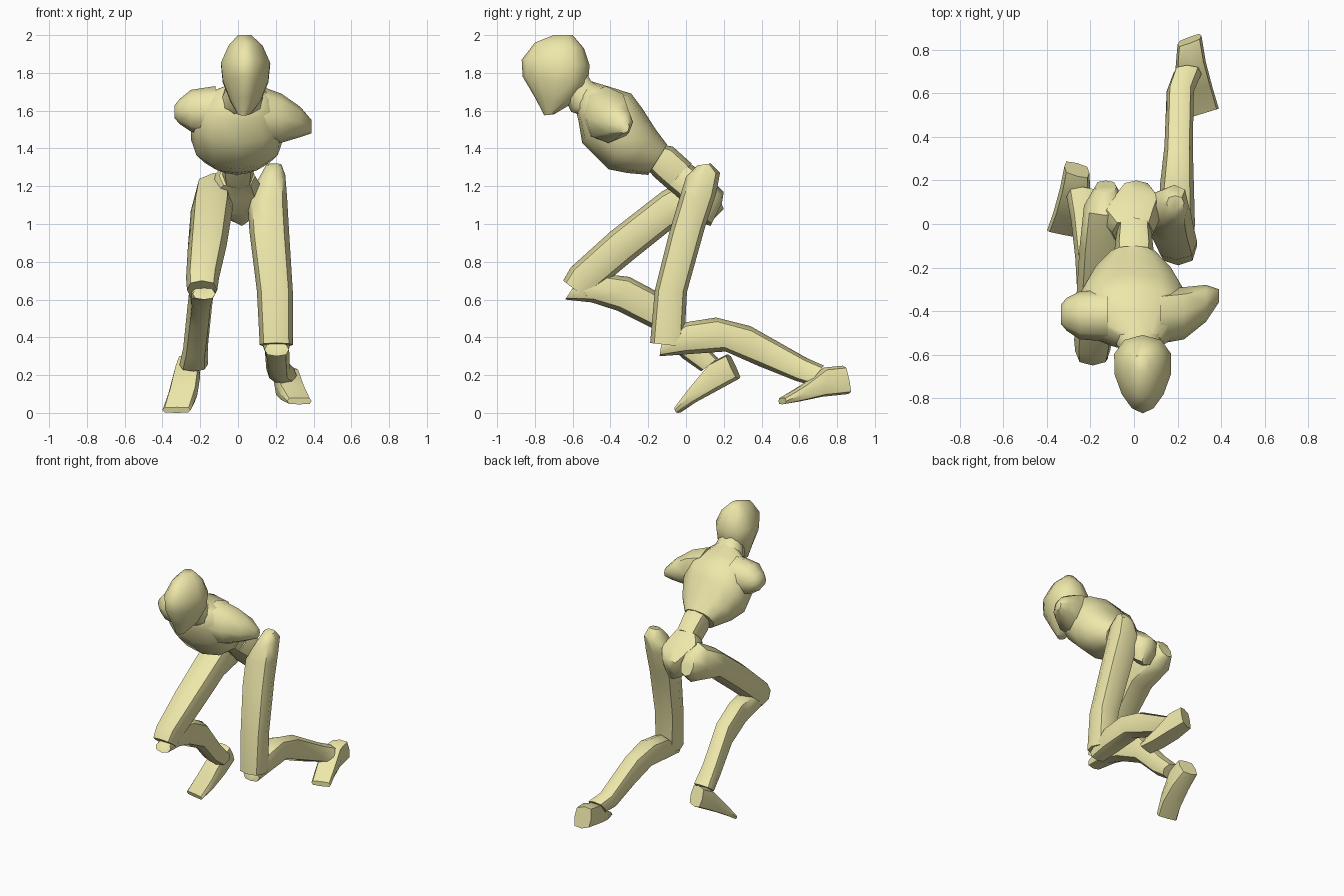
import bpy, bmesh, math
from mathutils import Vector


def skin(name, rings):
    """Join a list of closed point rings into a capped, smooth-shaded mesh."""
    bm = bmesh.new()
    vr = [[bm.verts.new(p) for p in r] for r in rings]
    n = len(vr[0])
    for a, b in zip(vr, vr[1:]):
        for i in range(n):
            j = (i + 1) % n
            bm.faces.new((a[i], a[j], b[j], b[i]))
    bm.faces.new(vr[0][::-1])
    bm.faces.new(vr[-1])
    bmesh.ops.recalc_face_normals(bm, faces=bm.faces)
    me = bpy.data.meshes.new(name)
    bm.to_mesh(me)
    bm.free()
    ob = bpy.data.objects.new(name, me)
    bpy.context.collection.objects.link(ob)
    bpy.ops.object.select_all(action='DESELECT')
    ob.select_set(True)
    bpy.context.view_layer.objects.active = ob
    bpy.ops.object.shade_smooth_by_angle(angle=math.radians(50))
    return ob


def oval(c, u, v, n, p, egg=0):
    """Rounded section around c; p < 1 makes it squarer, egg narrows one end."""
    pts = []
    for i in range(n):
        t = 2 * math.pi * i / n
        a, b = math.cos(t), math.sin(t)
        a = math.copysign(abs(a) ** p, a)
        b = math.copysign(abs(b) ** p, b)
        pts.append(c + u * a * (1 + egg * b) + v * b)
    return pts


def loft(name, secs, n=8, p=0.8, egg=0, skew=0):
    """Sections: x0, x1, then (y, z) of both ends of the section seen from the side."""
    rings = []
    for x0, x1, f, b in secs:
        A, B = Vector((0, *f)), Vector((0, *b))
        c = (A + B) / 2 + Vector(((x0 + x1) / 2, 0, 0))
        rings.append(oval(c, Vector(((x1 - x0) / 2, skew, 0)), (B - A) / 2, n, p, egg))
    return skin(name, rings)


def stub(name, secs):
    """Upper-arm stump running along x: x, y0, y1, z0, z1."""
    skin(name, [oval(Vector((x, (y0 + y1) / 2, (z0 + z1) / 2)),
                     Vector((0, (y1 - y0) / 2, 0)), Vector((0, 0, (z1 - z0) / 2)), 8, 0.9)
                for x, y0, y1, z0, z1 in secs])


# Head and neck
loft("head", [
    (0.00, 0.06, (-0.75, 1.575), (-0.70, 1.58)),
    (-0.04, 0.12, (-0.80, 1.67), (-0.60, 1.64)),
    (-0.08, 0.16, (-0.865, 1.78), (-0.52, 1.74)),
    (-0.09, 0.17, (-0.87, 1.87), (-0.51, 1.84)),
    (-0.05, 0.13, (-0.80, 1.96), (-0.54, 1.93)),
    (0.00, 0.07, (-0.70, 2.0), (-0.60, 2.0))], n=12, p=0.95, egg=0.3)
loft("neck", [
    (-0.05, 0.11, (-0.66, 1.70), (-0.53, 1.81)),
    (-0.08, 0.13, (-0.61, 1.59), (-0.50, 1.76)),
    (-0.10, 0.14, (-0.54, 1.57), (-0.44, 1.72))], n=10)

# Chest and arm stumps
loft("chest", [
    (-0.08, 0.13, (-0.585, 1.61), (-0.50, 1.755)),
    (-0.20, 0.20, (-0.57, 1.55), (-0.40, 1.725)),
    (-0.25, 0.25, (-0.55, 1.43), (-0.29, 1.69)),
    (-0.25, 0.24, (-0.41, 1.29), (-0.23, 1.61)),
    (-0.20, 0.19, (-0.31, 1.27), (-0.16, 1.50)),
    (-0.12, 0.11, (-0.20, 1.26), (-0.10, 1.42))], n=12, p=0.9)
stub("left_shoulder", [
    (-0.12, -0.54, -0.30, 1.45, 1.73),
    (-0.25, -0.53, -0.31, 1.49, 1.71),
    (-0.31, -0.49, -0.34, 1.53, 1.66),
    (-0.335, -0.46, -0.37, 1.56, 1.63)])
stub("right_shoulder", [
    (0.12, -0.55, -0.30, 1.42, 1.73),
    (0.23, -0.53, -0.29, 1.43, 1.69),
    (0.33, -0.45, -0.28, 1.46, 1.62),
    (0.39, -0.36, -0.30, 1.48, 1.55)])

# Waist and pelvis
loft("waist", [
    (-0.08, 0.08, (-0.22, 1.31), (-0.13, 1.42)),
    (-0.09, 0.09, (-0.17, 1.25), (-0.07, 1.41)),
    (-0.08, 0.08, (-0.09, 1.18), (0.03, 1.32))])
loft("pelvis", [
    (-0.10, 0.09, (-0.10, 1.19), (0.02, 1.32)),
    (-0.16, 0.12, (-0.03, 1.13), (0.08, 1.28)),
    (-0.12, 0.14, (0.04, 1.05), (0.14, 1.23)),
    (-0.06, 0.08, (0.10, 1.00), (0.20, 1.17)),
    (-0.01, 0.05, (0.13, 0.99), (0.19, 1.11))])

# Right leg
loft("right_thigh", [
    (0.15, 0.23, (0.06, 1.31), (0.13, 1.32)),
    (0.12, 0.25, (0.00, 1.25), (0.18, 1.27)),
    (0.05, 0.26, (-0.04, 1.12), (0.16, 1.16)),
    (0.06, 0.27, (-0.09, 0.95), (0.10, 0.98)),
    (0.10, 0.29, (-0.165, 0.65), (0.005, 0.64)),
    (0.115, 0.29, (-0.19, 0.37), (-0.01, 0.35))])
loft("right_shin", [
    (0.14, 0.27, (-0.14, 0.30), (-0.13, 0.37)),
    (0.12, 0.28, (0.00, 0.31), (0.00, 0.48)),
    (0.12, 0.275, (0.21, 0.325), (0.16, 0.505)),
    (0.14, 0.27, (0.38, 0.25), (0.34, 0.46)),
    (0.15, 0.275, (0.58, 0.17), (0.64, 0.29)),
    (0.18, 0.31, (0.65, 0.15), (0.73, 0.25))])
loft("right_foot", [
    (0.20, 0.31, (0.86, 0.10), (0.83, 0.25)),
    (0.19, 0.33, (0.72, 0.085), (0.73, 0.24)),
    (0.22, 0.36, (0.60, 0.06), (0.62, 0.15)),
    (0.26, 0.39, (0.51, 0.045), (0.51, 0.08))], p=0.5, skew=0.02)

# Left leg
loft("left_thigh", [
    (-0.18, -0.08, (0.20, 1.08), (0.14, 1.22)),
    (-0.23, -0.03, (0.13, 1.01), (0.04, 1.27)),
    (-0.25, -0.03, (-0.08, 0.97), (-0.13, 1.17)),
    (-0.265, -0.06, (-0.28, 0.81), (-0.40, 0.96)),
    (-0.275, -0.10, (-0.46, 0.66), (-0.61, 0.77)),
    (-0.27, -0.11, (-0.52, 0.60), (-0.65, 0.70))])
loft("left_shin", [
    (-0.24, -0.12, (-0.64, 0.60), (-0.60, 0.66)),
    (-0.265, -0.115, (-0.50, 0.585), (-0.43, 0.735)),
    (-0.26, -0.13, (-0.36, 0.54), (-0.30, 0.72)),
    (-0.27, -0.14, (-0.18, 0.45), (-0.13, 0.63)),
    (-0.29, -0.16, (-0.02, 0.29), (0.06, 0.40)),
    (-0.31, -0.16, (0.08, 0.22), (0.17, 0.29))])
loft("left_foot", [
    (-0.32, -0.205, (0.28, 0.18), (0.22, 0.31)),
    (-0.34, -0.20, (0.17, 0.12), (0.13, 0.265)),
    (-0.37, -0.215, (0.05, 0.055), (0.03, 0.14)),
    (-0.40, -0.25, (-0.04, 0.0), (-0.05, 0.03))], p=0.5, skew=-0.015)

# Pale yellow finish
mat = bpy.data.materials.new("pale_yellow")
mat.diffuse_color = (0.85, 0.8, 0.4, 1)
for ob in bpy.context.scene.objects:
    ob.data.materials.append(mat)
